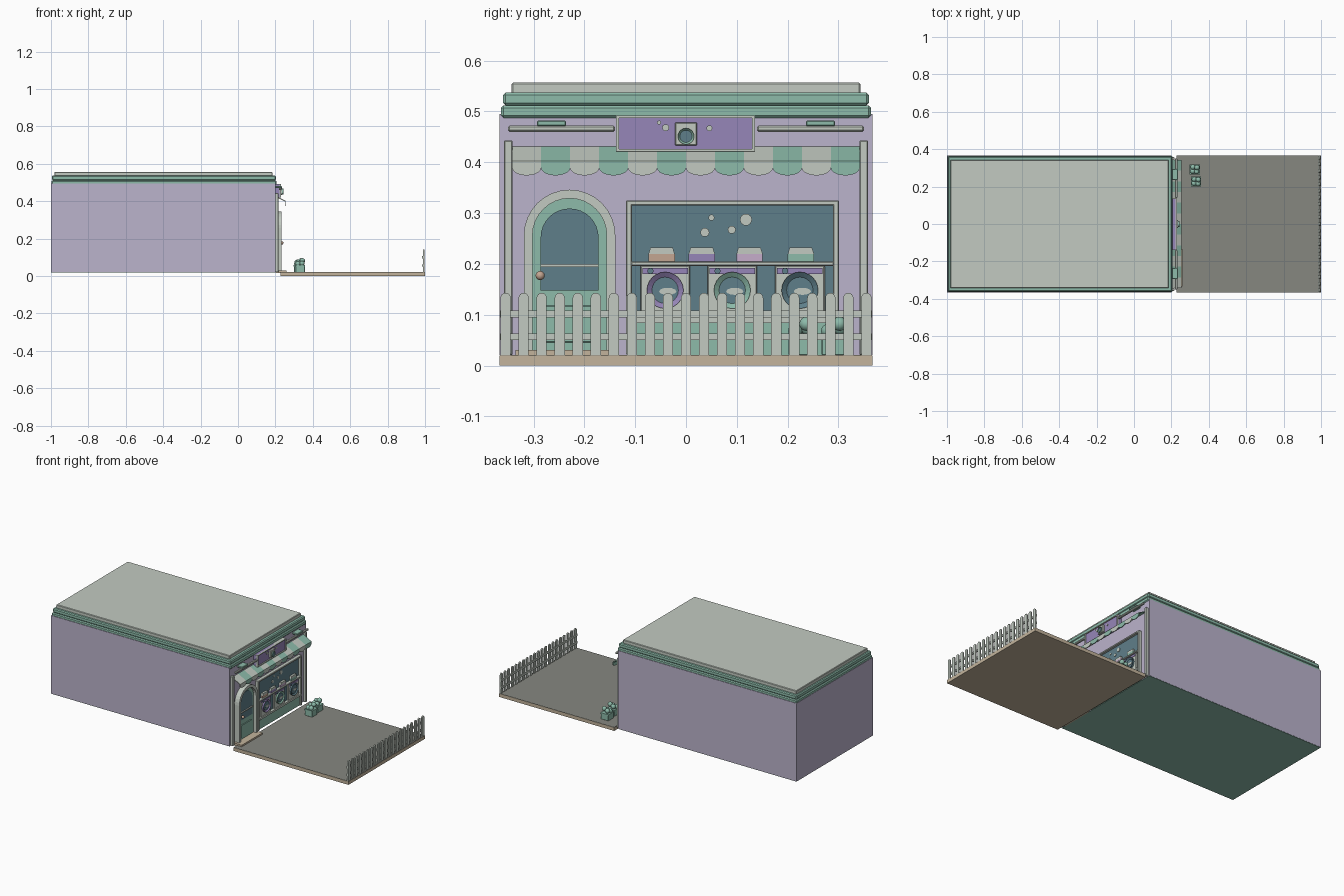
import bpy, bmesh, math

if "Cube" in bpy.data.objects:
    bpy.data.objects.remove(bpy.data.objects["Cube"])

def mat(name, hexcol):
    c = [int(hexcol[i:i + 2], 16) / 255 for i in (0, 2, 4)]
    m = bpy.data.materials.new(name)
    m.diffuse_color = [((v + 0.055) / 1.055) ** 2.4 if v > 0.04 else v / 12.92 for v in c] + [1]
    m.use_nodes = True
    m.node_tree.nodes["Principled BSDF"].inputs["Base Color"].default_value = m.diffuse_color
    return m

LILAC = mat("lilac wall", "BBB3CC")
PALE = mat("pale grey", "C2CAC1")
GREEN = mat("mint green", "8DBBAA")
PURPLE = mat("purple", "9686B8")
GLASS = mat("blue glass", "5F7F8A")
BEIGE = mat("beige", "C3B49C")
PAVE = mat("paving grey", "868780")
KNOB = mat("pinkish tan", "C4A692")
PINK = mat("pale mauve", "C6AECB")

def finish(name, bm, m, smooth=False):
    bmesh.ops.recalc_face_normals(bm, faces=bm.faces)
    me = bpy.data.meshes.new(name)
    bm.to_mesh(me)
    bm.free()
    me.materials.append(m)
    o = bpy.data.objects.new(name, me)
    bpy.context.collection.objects.link(o)
    if smooth:
        for p in me.polygons:
            p.use_smooth = len(p.vertices) <= 4
    return o

def prism(name, pts, a, b, m, axis='x'):
    """Extrude a profile: (y,z) points along x, or (x,z) points along y."""
    bm = bmesh.new()
    vs = [bm.verts.new((a, p, q) if axis == 'x' else (p, a, q)) for p, q in pts]
    f = bm.faces.new(vs)
    r = bmesh.ops.extrude_face_region(bm, geom=[f])
    d = (b - a, 0, 0) if axis == 'x' else (0, b - a, 0)
    bmesh.ops.translate(bm, vec=d, verts=[v for v in r['geom'] if isinstance(v, bmesh.types.BMVert)])
    return finish(name, bm, m)

def box(name, x0, x1, y0, y1, z0, z1, m, bevel=0):
    bm = bmesh.new()
    bmesh.ops.create_cube(bm, size=1)
    for v in bm.verts:
        v.co = ((x0, x1)[v.co.x > 0], (y0, y1)[v.co.y > 0], (z0, z1)[v.co.z > 0])
    if bevel:
        bmesh.ops.bevel(bm, geom=bm.edges[:], offset=bevel, segments=1, affect='EDGES')
    return finish(name, bm, m)

def arc(cy, cz, r, a0, a1, n, rz=None):
    return [(cy + r * math.cos(math.radians(a0 + (a1 - a0) * i / n)),
             cz + (rz or r) * math.sin(math.radians(a0 + (a1 - a0) * i / n))) for i in range(n + 1)]

def disc(name, y, z, r, x0, x1, m, n=20, rz=None):
    return prism(name, arc(y, z, r, 0, 360, n, rz)[:-1], x0, x1, m)

def ring(name, y, z, r0, r1, x0, x1, m, n=24):
    o = disc(name, y, z, r1, x0, x1, m, n)
    bm = bmesh.new()
    bm.from_mesh(o.data)
    front = max(bm.faces, key=lambda f: f.calc_center_median().x)
    bmesh.ops.inset_region(bm, faces=[front], thickness=r1 - r0)
    bmesh.ops.translate(bm, vec=(-(x1 - x0) * 0.6, 0, 0), verts=front.verts[:])
    bm.to_mesh(o.data)
    bm.free()

def ball(name, x, y, z, r, m):
    bm = bmesh.new()
    bmesh.ops.create_uvsphere(bm, u_segments=12, v_segments=8, radius=r)
    bmesh.ops.translate(bm, vec=(x, y, z), verts=bm.verts)
    return finish(name, bm, m, True)

def arch(cy, cz, r, z0):
    return [(cy + r, z0)] + arc(cy, cz, r, 0, 180, 16) + [(cy - r, z0)]

F = 0.2  # facade plane

# building shell and stepped roof
box("building_walls", -1, F, -0.367, 0.367, 0.021, 0.495, LILAC)
box("floor_plate", -0.999, F - 0.001, -0.366, 0.366, 0.019, 0.024, GREEN)
box("lower_cornice", -0.998, F + 0.006, -0.364, 0.364, 0.487, 0.512, GREEN, 0.005)
box("upper_cornice", -0.995, F + 0.002, -0.36, 0.36, 0.512, 0.537, GREEN, 0.005)
box("roof_slab", -0.982, F - 0.016, -0.343, 0.343, 0.534, 0.557, PALE, 0.003)

# forecourt
box("forecourt_base", 0.226, 1, -0.367, 0.367, 0, 0.02, BEIGE)
box("forecourt_paving", 0.227, 0.999, -0.366, 0.366, 0.019, 0.0212, PAVE)

# corner pilasters, bar lamps with brackets
for s in (-1, 1):
    ya, yb = sorted((s * 0.341, s * 0.358))
    box("pilaster", F - 0.002, F + 0.016, ya, yb, 0.021, 0.443, PALE, 0.002)
    ya, yb = sorted((s * 0.14, s * 0.35))
    box("lamp_bar", F + 0.018, F + 0.032, ya, yb, 0.46, 0.472, PALE, 0.003)
    ya, yb = sorted((s * 0.236, s * 0.293))
    box("lamp_bracket", F - 0.002, F + 0.034, ya, yb, 0.471, 0.482, GREEN, 0.002)

# sign with washing machine emblem and bubbles
box("sign_frame", F - 0.002, F + 0.024, -0.138, 0.136, 0.421, 0.492, PURPLE, 0.002)
for z0, z1 in ((0.421, 0.426), (0.487, 0.492)):
    box("sign_border_rail", F, F + 0.03, -0.138, 0.136, z0, z1, PALE)
for y0 in (-0.138, 0.13):
    box("sign_border_side", F, F + 0.03, y0, y0 + 0.006, 0.421, 0.492, PALE)
box("sign_emblem", F + 0.02, F + 0.036, -0.022, 0.022, 0.433, 0.478, PALE, 0.002)
ring("emblem_ring", 0, 0.451, 0.012, 0.016, F + 0.034, F + 0.042, GREEN)
disc("emblem_glass", 0, 0.451, 0.012, F + 0.034, F + 0.04, GLASS)
for y, z, r in ((-0.053, 0.478, 0.004), (-0.04, 0.468, 0.007), (0.046, 0.467, 0.006)):
    disc("sign_bubble", y, z, r, F + 0.022, F + 0.028, PALE, 10)

# striped awning with scalloped valance
W = 0.684 / 12
for i in range(12):
    y0 = -0.342 + i * W
    m = GREEN if i % 2 else PALE
    prism("awning_stripe", [(F, 0.431), (F + 0.055, 0.402), (F + 0.055, 0.397), (F, 0.425)], y0, y0 + W, m, 'y')
    prism("awning_scallop", [(y0 + W, 0.402), (y0, 0.402)] + arc(y0 + W / 2, 0.389, W / 2, 180, 360, 10, 0.015),
          F + 0.05, F + 0.055, m)

# arched door
D = -0.229
outer, inner = arch(D, 0.256, 0.09, 0.021), arch(D, 0.256, 0.073, 0.021)
prism("door_surround", outer + inner[::-1], F - 0.002, F + 0.032, PALE)
prism("door_leaf", inner, F - 0.002, F + 0.014, GREEN)
prism("door_glass", arch(D, 0.252, 0.057, 0.148), F + 0.01, F + 0.017, GLASS)
box("door_crossbar", F + 0.01, F + 0.024, D - 0.057, D + 0.057, 0.194, 0.2, PALE)
box("door_lower_panel", F + 0.01, F + 0.018, D - 0.05, D + 0.05, 0.045, 0.118, GREEN, 0.002)
ball("door_knob", F + 0.034, -0.287, 0.177, 0.009, KNOB)
box("door_step", F, F + 0.06, -0.335, -0.135, 0.016, 0.031, BEIGE)

# shop window
box("window_glass", F - 0.002, F + 0.006, -0.11, 0.293, 0.085, 0.318, GLASS)
for y0, y1 in ((-0.118, -0.106), (0.289, 0.301)):
    box("window_side", F - 0.002, F + 0.02, y0, y1, 0.021, 0.325, PALE, 0.002)
box("window_head", F - 0.002, F + 0.02, -0.118, 0.301, 0.315, 0.325, PALE, 0.002)
box("window_shelf", F - 0.002, F + 0.024, -0.108, 0.291, 0.196, 0.205, PALE, 0.002)
box("window_sill", F - 0.002, F + 0.022, -0.108, 0.291, 0.084, 0.096, PALE)
box("window_apron", F - 0.002, F + 0.01, -0.108, 0.291, 0.021, 0.086, GREEN)
for y, z, r in ((0.037, 0.262, 0.009), (0.05, 0.291, 0.006), (0.09, 0.267, 0.008), (0.118, 0.287, 0.012)):
    disc("window_bubble", y, z, r, F + 0.005, F + 0.009, PALE, 10)

# folded towels on the shelf
for y, m in ((-0.048, KNOB), (0.031, PURPLE), (0.125, PINK), (0.226, GREEN)):
    prism("towel_lower", [(y - .026, .205), (y + .026, .205), (y + .026, .219), (y - .026, .219)], F, F + 0.018, m)
    prism("towel_upper", [(y - .026, .219), (y + .026, .219), (y + .022, .232), (y - .022, .232)], F, F + 0.018, PALE)

# washing machines
for y, m in ((-0.041, PURPLE), (0.091, GREEN), (0.224, GLASS)):
    box("washer_body", F, F + 0.016, y - 0.049, y + 0.049, 0.094, 0.197, PALE, 0.002)
    box("washer_control_strip", F + 0.01, F + 0.019, y - 0.045, y + 0.045, 0.18, 0.192, PURPLE)
    disc("washer_dial", y - 0.029, 0.186, 0.006, F + 0.015, F + 0.023, GLASS, 12)
    ring("washer_door_ring", y, 0.148, 0.026, 0.036, F + 0.014, F + 0.026, m)
    disc("washer_door_glass", y, 0.148, 0.026, F + 0.014, F + 0.021, GLASS)
    disc("washer_laundry", y + 0.005, 0.146, 0.017, F + 0.018, F + 0.023, PALE, 12, 0.007)

# picket fence
for i in range(21):
    y = -0.355 + i * 0.0355
    prism("fence_picket", [(y + 0.01, 0.02)] + arc(y, 0.133, 0.01, 0, 180, 8) + [(y - 0.01, 0.02)], 0.99, 0.997, PALE)
for z in (0.05, 0.095):
    box("fence_rail", 0.985, 0.991, -0.366, 0.366, z, z + 0.013, PALE)

# planters with round shrubs
for x, y in ((0.325, 0.292), (0.332, 0.227)):
    box("planter", x - 0.025, x + 0.025, y - 0.025, y + 0.025, 0.02, 0.06, GREEN, 0.002)
    box("planter_rim", x - 0.027, x + 0.027, y - 0.027, y + 0.027, 0.052, 0.06, GREEN)
    for dx, dy, dz in ((-0.011, -0.01, 0.066), (0.012, 0.01, 0.082), (0.01, -0.012, 0.068), (-0.01, 0.012, 0.074)):
        ball("shrub", x + dx, y + dy, dz, 0.014, GREEN)
